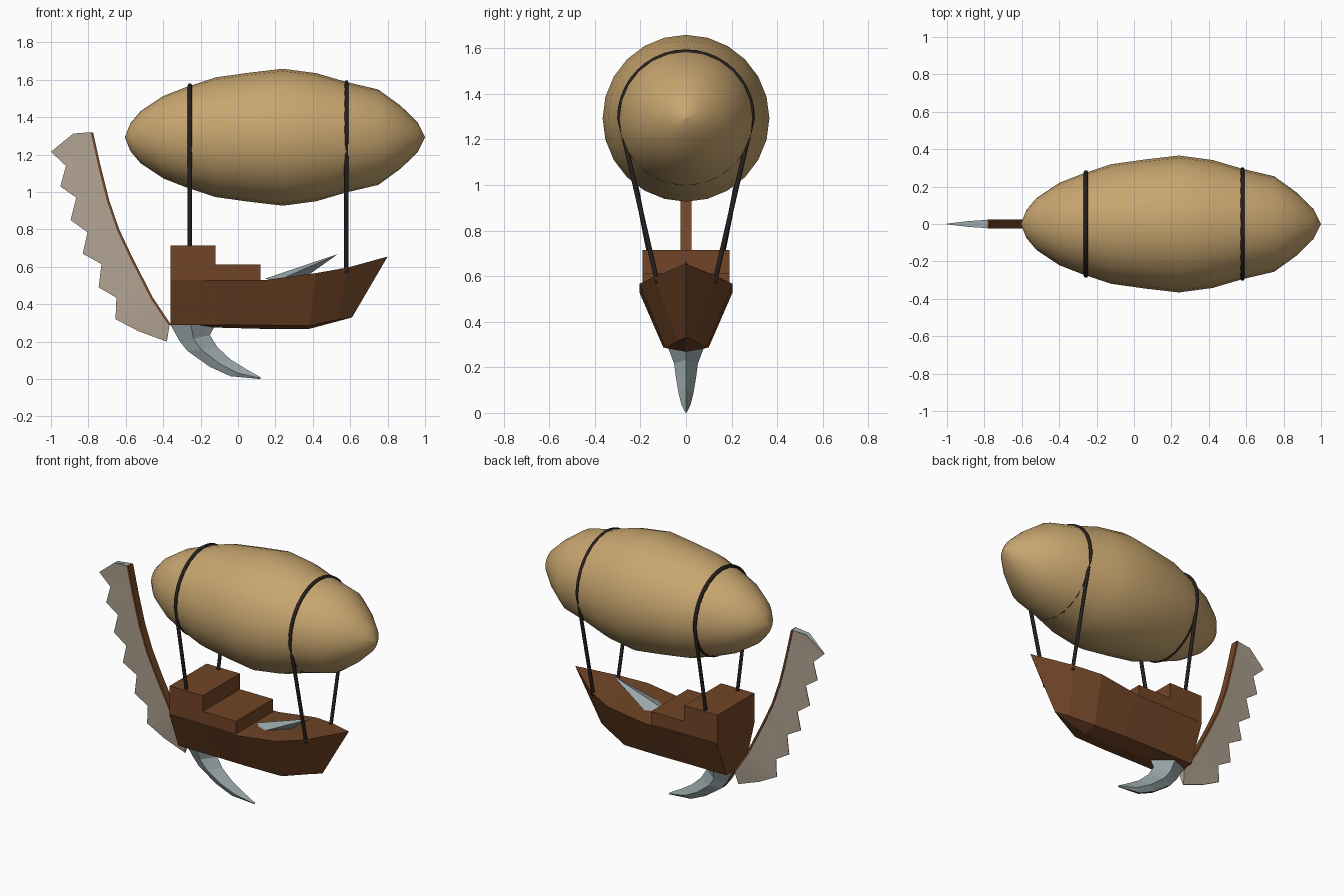
import bpy, bmesh, math
from mathutils import Vector

if "Cube" in bpy.data.objects:
    bpy.data.objects.remove(bpy.data.objects["Cube"])


def mat(name, r, g, b):
    m = bpy.data.materials.new(name)
    m.diffuse_color = (r, g, b, 1)
    m.use_nodes = True
    m.node_tree.nodes["Principled BSDF"].inputs["Base Color"].default_value = m.diffuse_color
    return m


WOOD = mat("brown wood", 0.165, 0.06, 0.02)
CANVAS = mat("tan canvas", 0.58, 0.38, 0.16)
CREAM = mat("cream membrane", 0.46, 0.38, 0.30)
STEEL = mat("pale steel", 0.33, 0.40, 0.41)
ROPE = mat("black rope", 0.02, 0.014, 0.014)


def loft(name, rings, mats, smooth=None, rule=None):
    """Skin closed rings of equal length, cap both ends."""
    bm = bmesh.new()
    vs = [[bm.verts.new(p) for p in ring] for ring in rings]
    n = len(rings[0])
    for a, b in zip(vs, vs[1:]):
        for i in range(n):
            j = (i + 1) % n
            bm.faces.new((a[i], a[j], b[j], b[i]))
    bm.faces.new(vs[0])
    bm.faces.new(vs[-1])
    bmesh.ops.remove_doubles(bm, verts=bm.verts, dist=0.0005)
    bmesh.ops.recalc_face_normals(bm, faces=bm.faces)
    if rule:
        for f in bm.faces:
            f.material_index = rule(f)
    me = bpy.data.meshes.new(name)
    bm.to_mesh(me)
    bm.free()
    for m in mats:
        me.materials.append(m)
    ob = bpy.data.objects.new(name, me)
    bpy.context.collection.objects.link(ob)
    if smooth:
        bpy.ops.object.select_all(action='DESELECT')
        ob.select_set(True)
        bpy.context.view_layer.objects.active = ob
        bpy.ops.object.shade_smooth_by_angle(angle=math.radians(smooth))
    return ob


def box(name, x0, x1, y, z0, z1):
    ring = lambda x: [(x, -y, z0), (x, y, z0), (x, y, z1), (x, -y, z1)]
    return loft(name, [ring(x0), ring(x1)], [WOOD])


def tube(name, pts, r, cyclic=False):
    cu = bpy.data.curves.new(name, 'CURVE')
    cu.dimensions = '3D'
    cu.bevel_depth = r
    cu.bevel_resolution = 1
    cu.use_fill_caps = True
    sp = cu.splines.new('POLY')
    sp.points.add(len(pts) - 1)
    for p, q in zip(sp.points, pts):
        p.co = (*q, 1)
    sp.use_cyclic_u = cyclic
    cu.materials.append(ROPE)
    bpy.context.collection.objects.link(bpy.data.objects.new(name, cu))


# balloon: lathe around a lengthwise axis
ZC = 1.293
profile = [(-0.605, 0.001), (-0.575, 0.075), (-0.52, 0.14), (-0.40, 0.22), (-0.28, 0.267),
           (-0.12, 0.32), (0.06, 0.345), (0.24, 0.366), (0.42, 0.342), (0.58, 0.295), (0.75, 0.255),
           (0.87, 0.168), (0.96, 0.08), (1.0, 0.001)]
N = 24
loft("balloon", [[(x, r * math.sin(2 * math.pi * i / N), ZC + r * math.cos(2 * math.pi * i / N))
                  for i in range(N)] for x, r in profile], [CANVAS], smooth=60)

# slings over the balloon down to the hull, with a band round the belly
for name, x, r, yl, zl in (("rear_sling", -0.257, 0.277, 0.15, 0.64),
                           ("front_sling", 0.58, 0.292, 0.125, 0.57)):
    arc = [(x, r * math.cos(a), ZC + r * math.sin(a))
           for a in (math.pi * i / 20 for i in range(21))]
    tube(name, [(x, yl, zl)] + arc + [(x, -yl, zl)], 0.012)
    ring = [(x, (r - 0.007) * math.cos(a), ZC + (r - 0.007) * math.sin(a))
            for a in (math.pi * i / 20 for i in range(40))]
    tube(name + "_band", ring, 0.010, True)

# hull: gunwale, chine and keel at each station, mirrored in y
stations = [((-0.36, 0.195, 0.53), (-0.36, 0.10, 0.29), (-0.36, 0.29)),
            ((-0.11, 0.20, 0.53), (-0.11, 0.10, 0.29), (-0.11, 0.275)),
            ((0.15, 0.205, 0.53), (0.15, 0.10, 0.288), (0.15, 0.268)),
            ((0.42, 0.205, 0.567), (0.38, 0.09, 0.285), (0.38, 0.268)),
            ((0.59, 0.14, 0.597), (0.53, 0.035, 0.317), (0.53, 0.308)),
            ((0.80, 0, 0.655), (0.61, 0, 0.33), (0.61, 0.33))]
loft("hull", [[g, c, (k[0], 0, k[1]), (c[0], -c[1], c[2]), (g[0], -g[1], g[2])]
              for g, c, k in stations], [WOOD])

# stepped cabin
box("rear_cabin", -0.36, -0.12, 0.19, 0.52, 0.715)
box("front_cabin", -0.12, 0.12, 0.19, 0.52, 0.612)

# curved claw below the stern, with a wooden strip along its back
claw = [((-0.36, 0.288), (-0.12, 0.292), 0.08), ((-0.31, 0.20), (-0.15, 0.235), 0.052),
        ((-0.27, 0.15), (-0.11, 0.17), 0.045), ((-0.15, 0.065), (-0.04, 0.105), 0.032),
        ((-0.04, 0.015), (0.04, 0.055), 0.019), ((0.12, 0.0), (0.12, 0.01), 0.005)]
rings = []
for b, f, w in claw:
    b, f = Vector((b[0], 0, b[1])), Vector((f[0], 0, f[1]))
    m = b.lerp(f, 0.45)
    Y = Vector((0, 1, 0))
    rings.append([b - Y * w * 0.4, b + Y * w * 0.4, m + Y * w, f, m - Y * w])
loft("claw", rings, [STEEL, WOOD],
     rule=lambda f: int(f.normal.z < -0.3 and abs(f.normal.y) < 0.05 and f.calc_center_median().z < 0.28))

# spike rising from the deck
loft("deck_spike", [[(0.14, 0, 0.535), (0.22, 0.085, 0.53), (0.36, 0, 0.545), (0.22, -0.085, 0.53)],
                    [(0.53, 0, 0.667)] * 2 + [(0.528, 0, 0.664)] * 2], [STEEL])

# stern spar: flat curved batten
spar = [(-0.775, 1.32), (-0.735, 1.14), (-0.69, 0.96), (-0.635, 0.80), (-0.567, 0.655),
        (-0.455, 0.435), (-0.358, 0.29)]
loft("stern_spar", [[(x - 0.012, -0.025, z - 0.004), (x - 0.012, 0.025, z - 0.004),
                     (x, 0.025, z), (x, -0.025, z)] for x, z in spar], [WOOD])

# scalloped tail membrane, thick at the spar and sharp at the toothed edge
edge = [(-1.0, 1.215), (-0.92, 1.14), (-0.95, 1.03), (-0.865, 0.97), (-0.895, 0.85), (-0.805, 0.785),
        (-0.83, 0.67), (-0.73, 0.615), (-0.745, 0.49), (-0.65, 0.435), (-0.655, 0.32),
        (-0.53, 0.255), (-0.38, 0.20)]


def along(t):
    s = t * (len(spar) - 1)
    i = min(int(s), len(spar) - 2)
    return Vector(spar[i]).lerp(Vector(spar[i + 1]), s - i)


rings = []
for i, e in enumerate(edge):
    a, e = along(i / (len(edge) - 1)) - Vector((0.008, 0)), Vector(e)
    m = a.lerp(e, 0.45) + Vector((0, 0.04 if i == 0 else 0))
    w = 0.010 if i % 2 else 0.016
    rings.append([(a.x, -0.022, a.y), (a.x, 0.022, a.y), (m.x, w, m.y),
                  (e.x, 0.002, e.y), (e.x, -0.002, e.y), (m.x, -w, m.y)])
loft("tail_membrane", rings, [CREAM, STEEL], smooth=50,
     rule=lambda f: int(f.normal.z > 0.6 and f.calc_center_median().z > 1.22))
